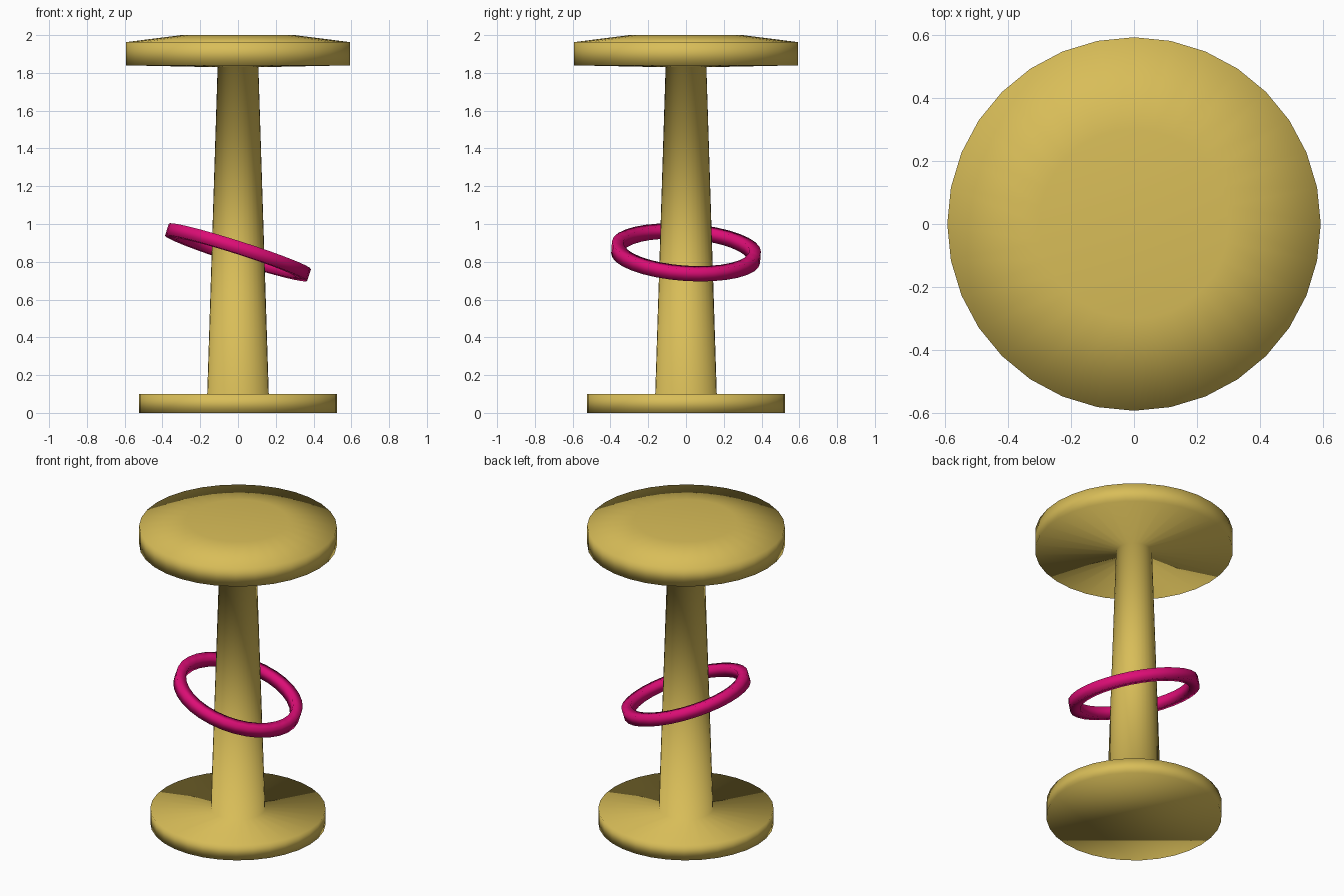
import bpy, bmesh, math
from mathutils import Matrix, Vector

cube = bpy.data.objects.get("Cube")
if cube:
    bpy.data.objects.remove(cube)


def material(name, colour):
    mat = bpy.data.materials.new(name)
    mat.use_nodes = True
    mat.diffuse_color = colour
    mat.node_tree.nodes["Principled BSDF"].inputs["Base Color"].default_value = colour
    return mat


def lathe(name, profile, mat, sides=32, closed=False):
    """Spin a (radius, height) profile around z; open profiles get flat caps."""
    bm = bmesh.new()
    rings = []
    for r, z in profile:
        angles = [math.tau * i / sides for i in range(sides)]
        rings.append([bm.verts.new((r * math.cos(a), r * math.sin(a), z)) for a in angles])
    pairs = list(zip(rings, rings[1:]))
    if closed:
        pairs.append((rings[-1], rings[0]))
    else:
        bm.faces.new(rings[0][::-1])
        bm.faces.new(rings[-1])
    for low, high in pairs:
        for i in range(sides):
            j = (i + 1) % sides
            bm.faces.new((low[i], low[j], high[j], high[i]))
    bmesh.ops.recalc_face_normals(bm, faces=bm.faces)
    for face in bm.faces:
        face.smooth = True
    mesh = bpy.data.meshes.new(name)
    bm.to_mesh(mesh)
    bm.free()
    mesh.materials.append(mat)
    obj = bpy.data.objects.new(name, mesh)
    bpy.context.collection.objects.link(obj)
    return obj


gold = material("gold", (0.69, 0.51, 0.098, 1))
pink = material("pink", (0.72, 0.004, 0.18, 1))

# Base disc, tapering post and seat in one turned piece
lathe("stool_body", [
    (0.525, 0), (0.525, 0.1),
    (0.163, 0.1), (0.108, 1.83),
    (0.592, 1.84), (0.592, 1.963), (0.3, 2.0),
], gold)

# Tilted foot ring around the post
half = 0.033
ring = lathe("foot_ring", [
    (0.335, -half), (0.395, -half), (0.395, half), (0.335, half),
], pink, closed=True)
tilt = Vector((0, 0, 1)).rotation_difference(Vector((0.32, 0.07, 1)))
ring.data.transform(Matrix.Translation((0, 0, 0.85)) @ tilt.to_matrix().to_4x4())
